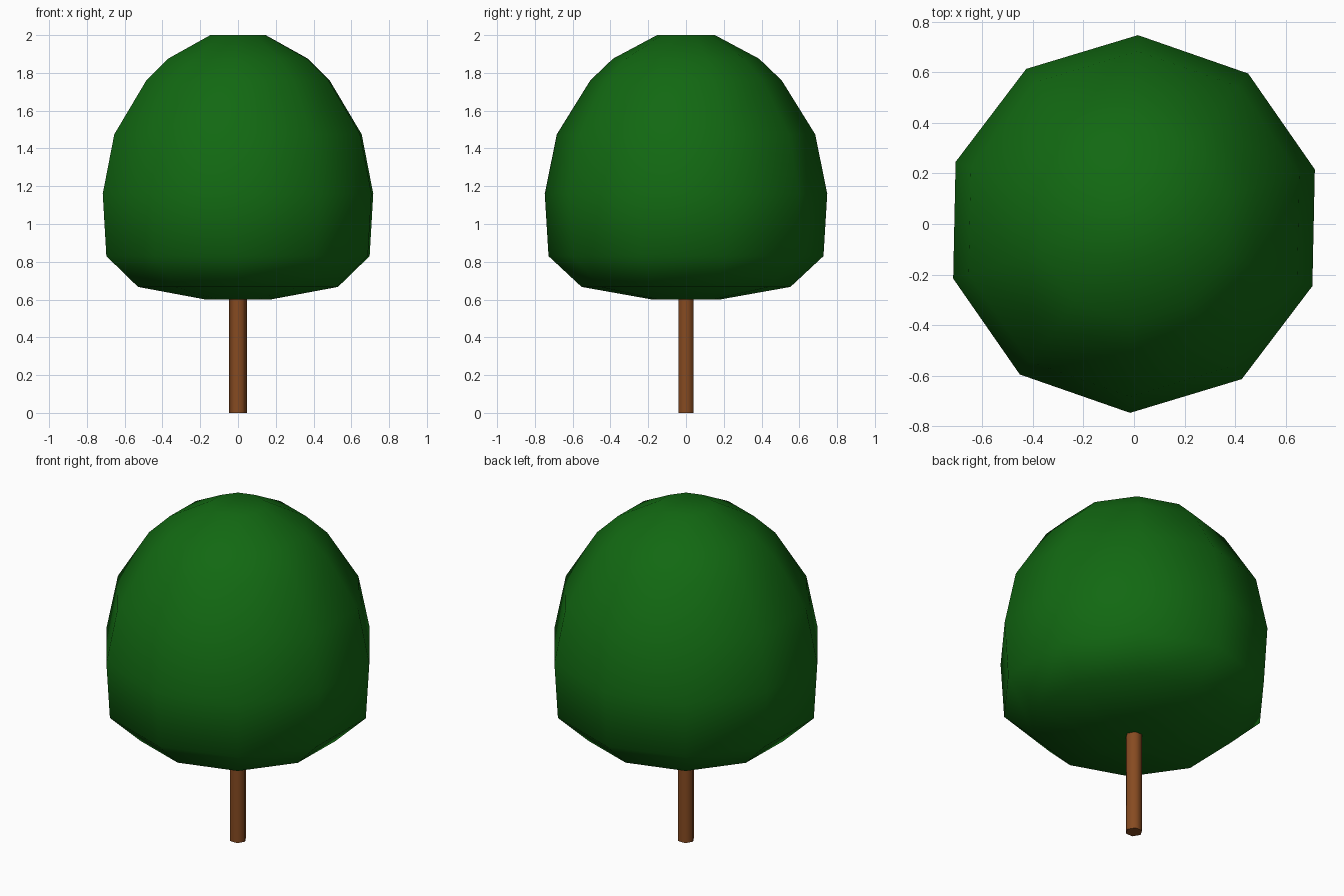
import bpy, bmesh
from math import cos, sin, radians, tau

if "Cube" in bpy.data.objects:
    bpy.data.objects.remove(bpy.data.objects["Cube"])


def lathe(name, profile, sides, start, color, smooth_angle):
    """Stack rings of (radius, z) into a closed, capped solid."""
    bm = bmesh.new()
    rings = [[bm.verts.new((r * cos(start + tau * i / sides),
                            r * sin(start + tau * i / sides), z))
              for i in range(sides)] for r, z in profile]
    for low, high in zip(rings, rings[1:]):
        for i in range(sides):
            j = (i + 1) % sides
            bm.faces.new((low[i], low[j], high[j], high[i]))
    bm.faces.new(rings[0][::-1])
    bm.faces.new(rings[-1])
    mesh = bpy.data.meshes.new(name)
    bm.to_mesh(mesh)
    bm.free()
    obj = bpy.data.objects.new(name, mesh)
    bpy.context.collection.objects.link(obj)
    mat = bpy.data.materials.new(name + "_color")
    mat.diffuse_color = color
    mat.use_nodes = True
    mat.node_tree.nodes["Principled BSDF"].inputs["Base Color"].default_value = mat.diffuse_color
    mesh.materials.append(mat)
    bpy.ops.object.select_all(action='DESELECT')
    obj.select_set(True)
    bpy.context.view_layer.objects.active = obj
    bpy.ops.object.shade_smooth_by_angle(angle=radians(smooth_angle))
    return obj


# Ten-sided rounded crown, turned very slightly about z
crown = [(0.178, 0.60), (0.553, 0.667), (0.728, 0.83), (0.748, 1.16),
         (0.684, 1.475), (0.507, 1.76), (0.387, 1.875), (0.153, 2.0)]
lathe("crown", crown, 10, radians(16.8), (0.006, 0.14, 0.006, 1), 80)

# Six-sided trunk
lathe("trunk", [(0.047, 0.0), (0.047, 0.61)], 6, 0, (0.24, 0.07, 0.015, 1), 65)
